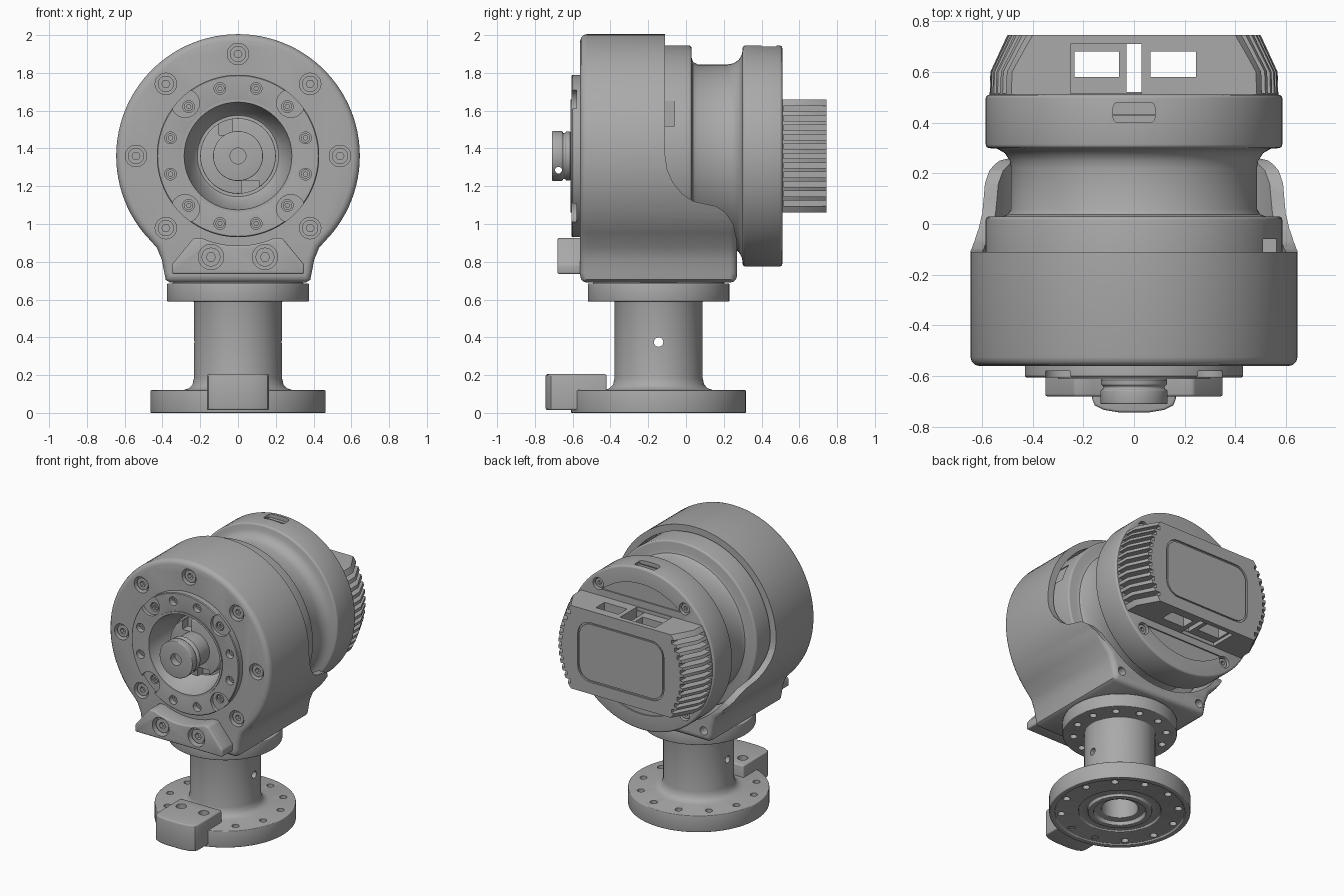
import bpy, bmesh
from math import sin, cos, pi, radians, sqrt
from mathutils import Vector

if "Cube" in bpy.data.objects:
    bpy.data.objects.remove(bpy.data.objects["Cube"])

grey = bpy.data.materials.new("satin grey")
grey.use_nodes = True
grey.diffuse_color = (0.4, 0.4, 0.4, 1)
grey.node_tree.nodes["Principled BSDF"].inputs["Base Color"].default_value = (0.4, 0.4, 0.4, 1)

AXIS_Z = 1.36      # height of the horizontal main axis
FOOT_Y = -0.145    # depth of the vertical foot axis
place = {
    "X": lambda u, v, h: Vector((h, u, v)),
    "Y": lambda u, v, h: Vector((u, h, v)),
    "Z": lambda u, v, h: Vector((u, v, h)),
}


def finish(name, bm):
    bmesh.ops.remove_doubles(bm, verts=bm.verts, dist=1e-5)
    bmesh.ops.recalc_face_normals(bm, faces=bm.faces)
    mesh = bpy.data.meshes.new(name)
    bm.to_mesh(mesh)
    bm.free()
    obj = bpy.data.objects.new(name, mesh)
    bpy.context.collection.objects.link(obj)
    mesh.materials.append(grey)
    return obj


def prism(name, outlines, low, high, axis):
    """Extrude one or more closed outlines along an axis."""
    bm = bmesh.new()
    for outline in outlines:
        ends = [[bm.verts.new(place[axis](u, v, h)) for u, v in outline] for h in (low, high)]
        for ring in ends:
            bm.faces.new(ring)
        for i in range(len(outline)):
            bm.faces.new((ends[0][i - 1], ends[0][i], ends[1][i], ends[1][i - 1]))
    return finish(name, bm)


def lathe(name, profile, axis="Y", sides=96):
    """Revolve a closed (radius, height) profile about the main or foot axis."""
    bm = bmesh.new()
    cu, cv = (0, AXIS_Z) if axis == "Y" else (0, FOOT_Y)
    rings = []
    for k in range(sides):
        a = 2 * pi * k / sides
        rings.append([bm.verts.new(place[axis](cu + r * cos(a), cv + r * sin(a), h)) for r, h in profile])
    for k in range(sides):
        for i in range(len(profile)):
            if profile[i][0] or profile[i - 1][0]:
                bm.faces.new((rings[k - 1][i - 1], rings[k - 1][i], rings[k][i], rings[k][i - 1]))
    bmesh.ops.remove_doubles(bm, verts=bm.verts, dist=1e-5)
    bmesh.ops.dissolve_degenerate(bm, edges=bm.edges, dist=1e-6)
    return finish(name, bm)


def activate(obj):
    bpy.ops.object.select_all(action="DESELECT")
    obj.select_set(True)
    bpy.context.view_layer.objects.active = obj


def bevel(obj, width, angle=50):
    mod = obj.modifiers.new("bevel", "BEVEL")
    mod.width, mod.segments, mod.angle_limit = width, 3, radians(angle)
    activate(obj)
    bpy.ops.object.modifier_apply(modifier=mod.name)
    return obj


def cut(obj, *cutters, operation="DIFFERENCE"):
    for cutter in cutters:
        mod = obj.modifiers.new("cut", "BOOLEAN")
        mod.operation, mod.solver, mod.object = operation, "EXACT", cutter
        activate(obj)
        bpy.ops.object.modifier_apply(modifier=mod.name)
        bpy.data.objects.remove(cutter)
    return obj


def circle(u, v, r, sides=24):
    return [(u + r * cos(2 * pi * i / sides), v + r * sin(2 * pi * i / sides)) for i in range(sides)]


def box(u0, u1, v0, v1):
    return [(u0, v0), (u1, v0), (u1, v1), (u0, v1)]


def rounded(w, h, r, v=0):
    return [(sx * (w - r) + r * cos(a), v + sy * (h - r) + r * sin(a))
            for q, (sx, sy) in enumerate([(1, 1), (-1, 1), (-1, -1), (1, -1)])
            for a in [pi / 2 * (q + t / 6) for t in range(7)]]


def around(r, angles, cu=0, cv=AXIS_Z):
    return [(cu + r * cos(radians(a)), cv + r * sin(radians(a))) for a in angles]


def drill(points, r, low, high, axis="Y", sides=24):
    return prism("cutter", [circle(u, v, r, sides) for u, v in points], low, high, axis)


def screws(name, points, r, y):
    """Socket-head screws seated in counterbores along the main axis."""
    heads = prism(name, [circle(u, v, r) for u, v in points], y, y + 0.05, "Y")
    cut(heads, drill(points, r * 0.5, y - 0.02, y + 0.03, sides=6))
    return heads


# Housing: round shell flowing into a square pedestal, open cradle at the back
flank = [(0.43, 0.875), (0.403, 0.81), (0.39, 0.74), (0.383, 0.705), (0.36, 0.69)]
arc = around(0.645, [-39 + i * 258 / 72 for i in range(73)])
outline = arc + [(-u, v) for u, v in flank] + flank[::-1]
housing = bevel(prism("housing", [outline], -0.56, 0.27, "Y"), 0.035)
sweep = [(-0.11, 2.2), (-0.11, 1.36), (-0.1, 1.29), (-0.07, 1.22), (-0.02, 1.16), (0.04, 1.12),
         (0.1, 1.107), (0.16, 1.095), (0.21, 1.06), (0.25, 1.0), (0.268, 0.92), (0.28, 0.85), (0.6, 0.85), (0.6, 2.2)]
shell_bolts = around(0.54, [-45, 0, 45, 90, 135, 180, 225])
rear_bolts = [(-0.33, 0.765), (0.33, 0.765)]
cut(housing,
    prism("cutter", [sweep], -1, 1, "X"),
    drill([(0, AXIS_Z)], 0.597, -0.3, 0.5, sides=96),
    drill([(0, AXIS_Z)], 0.31, -0.7, -0.38, sides=96),
    drill(shell_bolts, 0.057, -0.7, -0.51),
    drill(rear_bolts, 0.03, 0.2, 0.4))
screws("shell_screws", shell_bolts, 0.043, -0.545)

# Motor body: flange, waist and rear ring
drum = bevel(lathe("motor_body", [
    (0, -0.32), (0.585, -0.32), (0.585, 0.03), (0.52, 0.03), (0.498, 0.038), (0.485, 0.06),
    (0.485, 0.22), (0.49, 0.25), (0.51, 0.28), (0.54, 0.297), (0.585, 0.3), (0.585, 0.51), (0, 0.51)]), 0.014)
cover_bolts = around(0.515, [48, 132, 228, 312])
panels = []
for side in (1, -1):
    panels.append([(u, AXIS_Z + side * (v - AXIS_Z)) for u, v in around(0.47, range(48, 133, 4))])
cut(drum,
    prism("cutter", panels, 0.5, 0.6, "Y"),
    drill(cover_bolts, 0.042, 0.47, 0.6),
    prism("cutter", [rounded(0.082, 0.04, 0.02, 0.44)], 1.915, 2.1, "Z"),
    prism("cutter", [box(-0.2, -0.06, 1.52, 1.65)], 0.5, 0.8, "X"))
prism("ring_notch_bar", [box(-0.08, 0.08, 0.425, 0.433)], 1.9, 1.93, "Z")
cover_heads = prism("cover_screws", [circle(u, v, 0.033) for u, v in cover_bolts], 0.46, 0.495, "Y")
cut(cover_heads, drill(cover_bolts, 0.016, 0.475, 0.6, sides=6))

# Heat sink: tapered round block trimmed to a slab, finned on both sides
sink = lathe("heat_sink", [(0, 0.5), (0.57, 0.5), (0.567, 0.6), (0.5, 0.745), (0, 0.745)])
cut(sink, prism("cutter", [box(-0.9, 0.9, AXIS_Z - 0.3, AXIS_Z + 0.3)], 0.4, 0.9, "Y"), operation="INTERSECT")
slots = []
for i in range(11):
    dz = (i - 5) * 0.05
    reach = sqrt(0.475 ** 2 - dz ** 2)
    for side in (1, -1):
        slots.append(box(side * reach, side * 0.8, AXIS_Z + dz - 0.014, AXIS_Z + dz + 0.014))
cut(sink,
    prism("cutter", slots, 0.515, 0.9, "Y"),
    prism("cutter", [box(-0.25, 0.03, 0.515, 0.71)], AXIS_Z + 0.275, 2, "Z"),
    prism("cutter", [box(-0.25, 0.03, 0.515, 0.71)], 0.8, AXIS_Z - 0.275, "Z"),
    prism("cutter", [box(-0.235, -0.06, 0.58, 0.68), box(0.065, 0.245, 0.58, 0.68),
                     box(-0.03, 0.03, 0.52, 0.71)], 0.9, 1.8, "Z"),
    prism("cutter", [rounded(0.345, 0.215, 0.1, AXIS_Z)], 0.733, 0.9, "Y"))
prism("heat_sink_plate", [rounded(0.333, 0.203, 0.09, AXIS_Z)], 0.725, 0.742, "Y")

# Front ring plate with its twelve bolt holes and four scalloped seats
ring = bevel(lathe("front_ring", [(0.295, -0.605), (0.425, -0.605), (0.43, -0.6), (0.43, -0.5), (0.295, -0.5)]), 0.006)
cut(ring,
    drill(around(0.395, range(45, 360, 90)), 0.075, -0.7, -0.58),
    drill(around(0.37, range(15, 360, 30)), 0.031, -0.7, -0.56))
screws("ring_screws", around(0.37, range(15, 360, 30)), 0.024, -0.575)

# Dish inside the ring, toothed hub and output shaft
lathe("front_dish", [(0.3, -0.612), (0.3, -0.35), (0, -0.35), (0, -0.42), (0.215, -0.42),
                     (0.235, -0.44), (0.28, -0.59), (0.285, -0.612)])
hub = bevel(lathe("hub", [(0, -0.4), (0.2, -0.4), (0.2, -0.49), (0, -0.49)]), 0.006)
cut(hub, prism("cutter", [box(-0.1, -0.03, 1.47, 1.6), box(0.02, 0.11, 1.1, 1.23)], -0.6, -0.43, "Y"))
shaft = bevel(lathe("output_shaft", [
    (0, -0.41), (0.115, -0.41), (0.115, -0.6), (0.13, -0.615), (0.13, -0.635), (0.12, -0.64),
    (0.12, -0.65), (0.132, -0.655), (0.132, -0.71), (0, -0.71)], sides=64), 0.008)
cut(shaft, drill([(0, AXIS_Z)], 0.042, -0.8, -0.66), drill([(-0.675, 1.285)], 0.018, -0.3, 0.3, "X"))

# Clamp block under the ring
block_bolts = [(-0.143, 0.825), (0.143, 0.825)]
saddle = around(0.475, range(246, 295, 4))
block = bevel(prism("clamp_block", [[(-0.35, 0.735), (0.35, 0.735), (0.35, 0.785), (0.235, 0.925)]
                                    + saddle[::-1] + [(-0.235, 0.925), (-0.35, 0.785)]], -0.68, -0.54, "Y"), 0.01, 35)
cut(block, drill(block_bolts, 0.067, -0.8, -0.62))
screws("clamp_screws", block_bolts, 0.05, -0.66)

# Foot: hollow column between two drilled flanges
foot = bevel(lathe("foot", [
    (0.463, 0), (0.463, 0.12), (0.29, 0.12), (0.26, 0.13), (0.241, 0.15), (0.233, 0.185), (0.233, 0.59),
    (0.375, 0.59), (0.375, 0.685), (0.345, 0.685), (0.345, 0.71), (0.12, 0.71), (0.12, 0.03), (0.17, 0.03),
    (0.17, 0.002), (0.21, 0.002), (0.21, 0.022), (0.27, 0.022), (0.27, 0.01), (0.425, 0.01), (0.425, 0)], "Z"), 0.006)
cut(foot,
    drill(around(0.385, range(15, 360, 30), cv=FOOT_Y), 0.024, -0.1, 0.2, "Z"),
    drill(around(0.305, range(15, 360, 30), cv=FOOT_Y), 0.024, 0.5, 0.65, "Z"),
    drill([(FOOT_Y, 0.375)], 0.025, -0.5, 0.5, "X"))

# Stop block on the foot
half = [(0.165, -0.42), (0.165, -0.69), (0.155, -0.715), (0.12, -0.733), (0.06, -0.743)]
stop = bevel(prism("stop_block", [half + [(-u, v) for u, v in half[::-1]]], 0.015, 0.205, "Z"), 0.01)
cut(stop, drill([(-0.09, -0.52), (0.09, -0.52)], 0.035, 0.16, 0.4, "Z"))

for obj in bpy.context.scene.objects:
    if obj.type == "MESH":
        activate(obj)
        bpy.ops.object.shade_smooth_by_angle(angle=radians(32))
